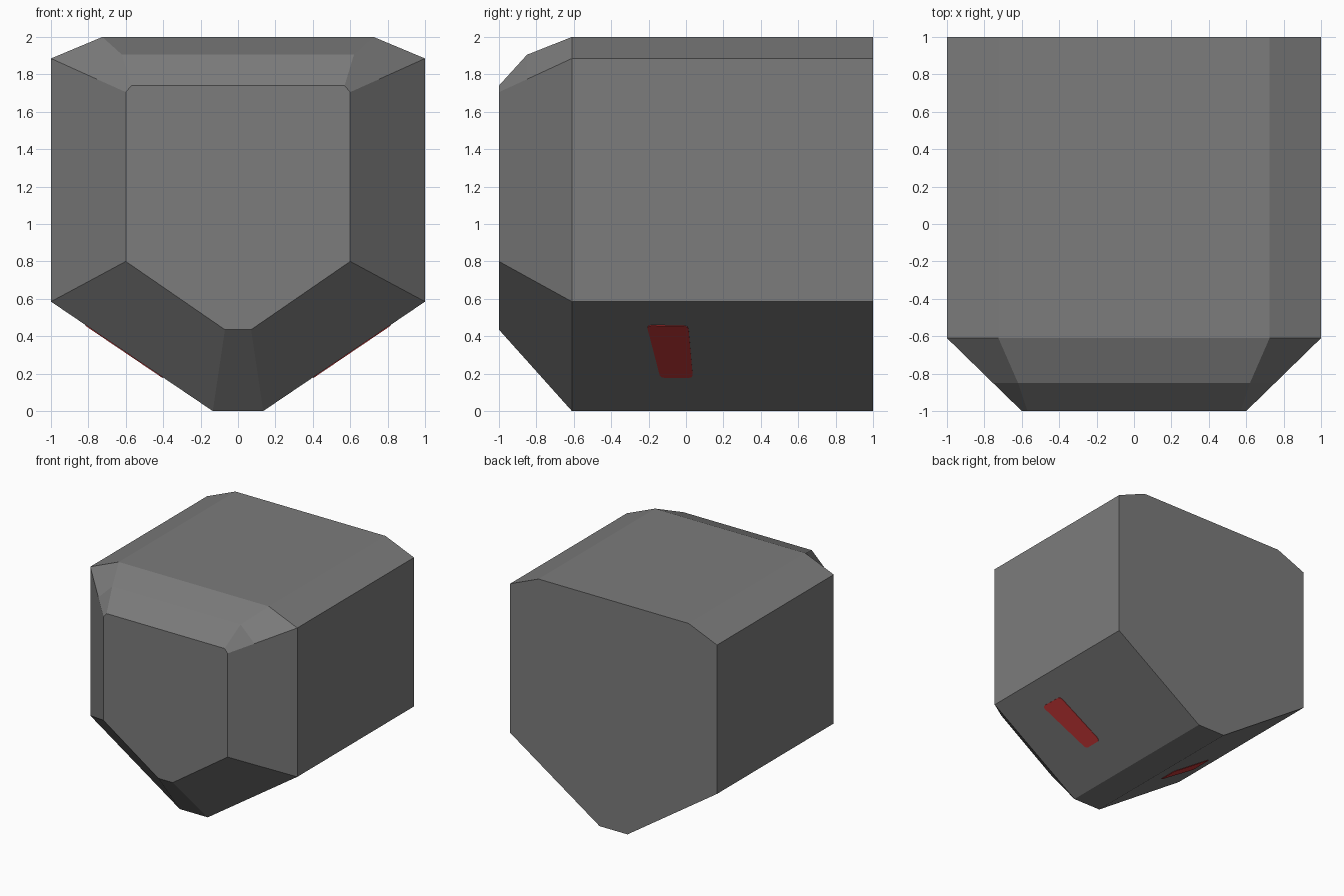
import bpy
import bmesh
from mathutils import Vector

if "Cube" in bpy.data.objects:
    bpy.data.objects.remove(bpy.data.objects["Cube"])


def material(name, rgb):
    mat = bpy.data.materials.new(name)
    mat.diffuse_color = (*rgb, 1.0)
    mat.use_nodes = True
    mat.node_tree.nodes["Principled BSDF"].inputs["Base Color"].default_value = mat.diffuse_color
    return mat


def finish(bm, name, mat):
    bmesh.ops.recalc_face_normals(bm, faces=bm.faces[:])
    mesh = bpy.data.meshes.new(name)
    bm.to_mesh(mesh)
    bm.free()
    mesh.materials.append(mat)
    obj = bpy.data.objects.new(name, mesh)
    bpy.context.collection.objects.link(obj)
    return obj


grey = material("dark grey", (0.2, 0.2, 0.2))
red = material("red", (0.58, 0.04, 0.04))

# Body: loft of mirrored cross-sections from back to front.
# Each half section runs keel, lower side, upper side, top edge as (x, z).
full = [(0.135, 0), (1, 0.585), (1, 1.885), (0.725, 2)]
sections = [
    (1, full),
    (-0.61, full),
    (-0.85, [(0.095, 0.268), (0.754, 0.717), (0.754, 1.774), (0.62, 1.905)]),
    (-1, [(0.07, 0.435), (0.6, 0.8), (0.6, 1.705), (0.57, 1.74)]),
]
bm = bmesh.new()
rings = []
for y, half in sections:
    loop = half + [(-x, z) for x, z in reversed(half)]
    rings.append([bm.verts.new((x, y, z)) for x, z in loop])
for a, b in zip(rings, rings[1:]):
    n = len(a)
    for i in range(n):
        j = (i + 1) % n
        bm.faces.new((a[i], a[j], b[j], b[i]))
bm.faces.new(rings[0])
bm.faces.new(rings[-1])
finish(bm, "body", grey)

# Red marks: thin rounded plates on both sloping undersides.
normal = Vector((0.585, 0, -0.865)).normalized()
bm = bmesh.new()
corners = []
for y, z in [(-0.21, 0.46), (0.012, 0.457), (0.037, 0.18), (-0.137, 0.18)]:
    point = Vector((0.135 + 0.865 * z / 0.585, y, z))
    corners.append(bm.verts.new(point + normal * 0.004))
bm.faces.new(corners)
bmesh.ops.bevel(bm, geom=bm.verts[:], offset=0.025, segments=2,
                profile=0.5, affect='VERTICES')
face = bm.faces[:]
solid = bmesh.ops.extrude_face_region(bm, geom=face)
moved = [v for v in solid["geom"] if isinstance(v, bmesh.types.BMVert)]
bmesh.ops.translate(bm, verts=moved, vec=normal * -0.006)
marks = finish(bm, "underside_marks", red)
mirror = marks.modifiers.new("mirror", 'MIRROR')
mirror.use_axis = (True, False, False)
